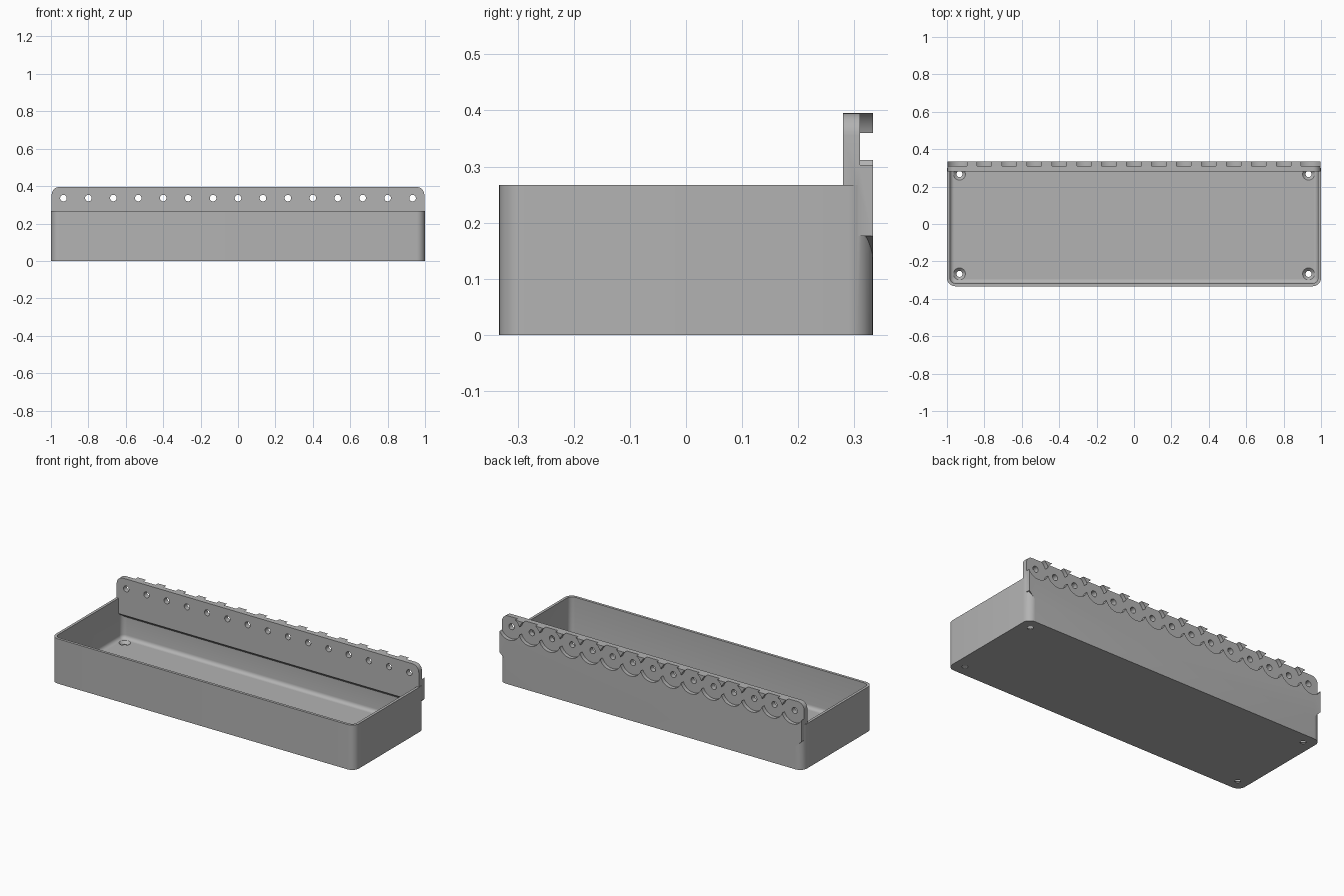
import bpy, bmesh, math
from mathutils import Matrix

cube = bpy.data.objects.get("Cube")
if cube:
    bpy.data.objects.remove(cube, do_unlink=True)

W, D, H = 1.0, 0.333, 0.267      # half width, half depth, tray height
WALL, FLOOR, R = 0.016, 0.02, 0.045
HOLE_Z, PITCH = 0.336, 2 / 15

grey = bpy.data.materials.new("light_grey_plastic")
grey.use_nodes = True
grey.diffuse_color = (0.45, 0.45, 0.45, 1)
grey.node_tree.nodes["Principled BSDF"].inputs["Base Color"].default_value = grey.diffuse_color


def make_object(name, bm):
    bmesh.ops.recalc_face_normals(bm, faces=bm.faces)
    mesh = bpy.data.meshes.new(name)
    bm.to_mesh(mesh)
    bm.free()
    mesh.materials.append(grey)
    obj = bpy.data.objects.new(name, mesh)
    bpy.context.collection.objects.link(obj)
    return obj


def loft(name, rings):
    """Skin closed rings of points and cap both ends."""
    bm = bmesh.new()
    loops = [[bm.verts.new(p) for p in ring] for ring in rings]
    n = len(loops[0])
    for a, b in zip(loops, loops[1:]):
        for i in range(n):
            j = (i + 1) % n
            bm.faces.new((a[i], a[j], b[j], b[i]))
    bm.faces.new(loops[0][::-1])
    bm.faces.new(loops[-1])
    return make_object(name, bm)


def arc(cx, cy, r, start, steps=8):
    """Quarter circle starting at the given angle in degrees."""
    angles = [math.radians(start + 90 * i / steps) for i in range(steps + 1)]
    return [(cx + r * math.cos(a), cy + r * math.sin(a)) for a in angles]


def rounded_ring(inset, z):
    hx, hy, r = W - inset, D - inset, max(R - inset, 0.006)
    pts = []
    for k, (sx, sy) in enumerate([(1, 1), (-1, 1), (-1, -1), (1, -1)]):
        pts += arc(sx * (hx - r), sy * (hy - r), r, 90 * k)
    return [(x, y, z) for x, y in pts]


def cone(name, r1, r2, depth, matrix):
    bm = bmesh.new()
    bmesh.ops.create_cone(bm, cap_ends=True, segments=48, radius1=r1,
                          radius2=r2, depth=depth, matrix=matrix)
    return make_object(name, bm)


def boolean(target, tool, operation):
    mod = target.modifiers.new(tool.name, 'BOOLEAN')
    mod.operation, mod.solver, mod.object = operation, 'EXACT', tool
    bpy.context.view_layer.objects.active = target
    bpy.ops.object.modifier_apply(modifier=mod.name)
    bpy.data.objects.remove(tool, do_unlink=True)


# Tray shell: rounded box minus a cavity with a filleted floor edge
tray = loft("wall_tray", [rounded_ring(0, 0), rounded_ring(0, H)])
fillet = 0.022
rings = []
for i in range(6):
    a = math.radians(90 * i / 5)
    rings.append(rounded_ring(WALL + fillet * (1 - math.sin(a)),
                              FLOOR + fillet * (1 - math.cos(a))))
rings.append(rounded_ring(WALL, H + 0.1))
boolean(tray, loft("cavity_cutter", rings), 'DIFFERENCE')

# Back mounting plate: rounded top corners, sloped underside
PX, TOP, FRONT, LOW, BASE = 0.996, 0.395, 0.28, 0.176, 0.135
outline = [(-0.955, BASE), (0.955, BASE), (PX, LOW)]
outline += arc(PX - 0.04, TOP - 0.04, 0.04, 0)
outline += arc(-PX + 0.04, TOP - 0.04, 0.04, 90)
outline.append((-PX, LOW))
plate = loft("mounting_plate", [[(x, FRONT, max(z, LOW)) for x, z in outline],
                                [(x, D, z) for x, z in outline]])
boolean(tray, plate, 'UNION')

# Row of screw holes, each in a round recess on the back
for i in range(15):
    x = (i - 7) * PITCH
    for name, radius, y, depth in (("recess_cutter", 0.071, 0.36, 0.1),
                                   ("screw_hole_cutter", 0.0175, 0.3, 0.2)):
        place = Matrix.Translation((x, y, HOLE_Z)) @ Matrix.Rotation(math.pi / 2, 4, 'X')
        boolean(tray, cone(name, radius, radius, depth, place), 'DIFFERENCE')

# Countersunk holes in the floor corners
for sx in (-1, 1):
    for sy in (-1, 1):
        x, y = sx * 7 * PITCH, sy * 2 * PITCH
        boolean(tray, cone("floor_hole_cutter", 0.016, 0.016, 0.1,
                           Matrix.Translation((x, y, 0))), 'DIFFERENCE')
        boolean(tray, cone("countersink_cutter", 0.016, 0.034, 0.018,
                           Matrix.Translation((x, y, FLOOR - 0.007))), 'DIFFERENCE')

bpy.ops.object.select_all(action='DESELECT')
tray.select_set(True)
bpy.context.view_layer.objects.active = tray
bpy.ops.object.shade_smooth_by_angle(angle=math.radians(30))
